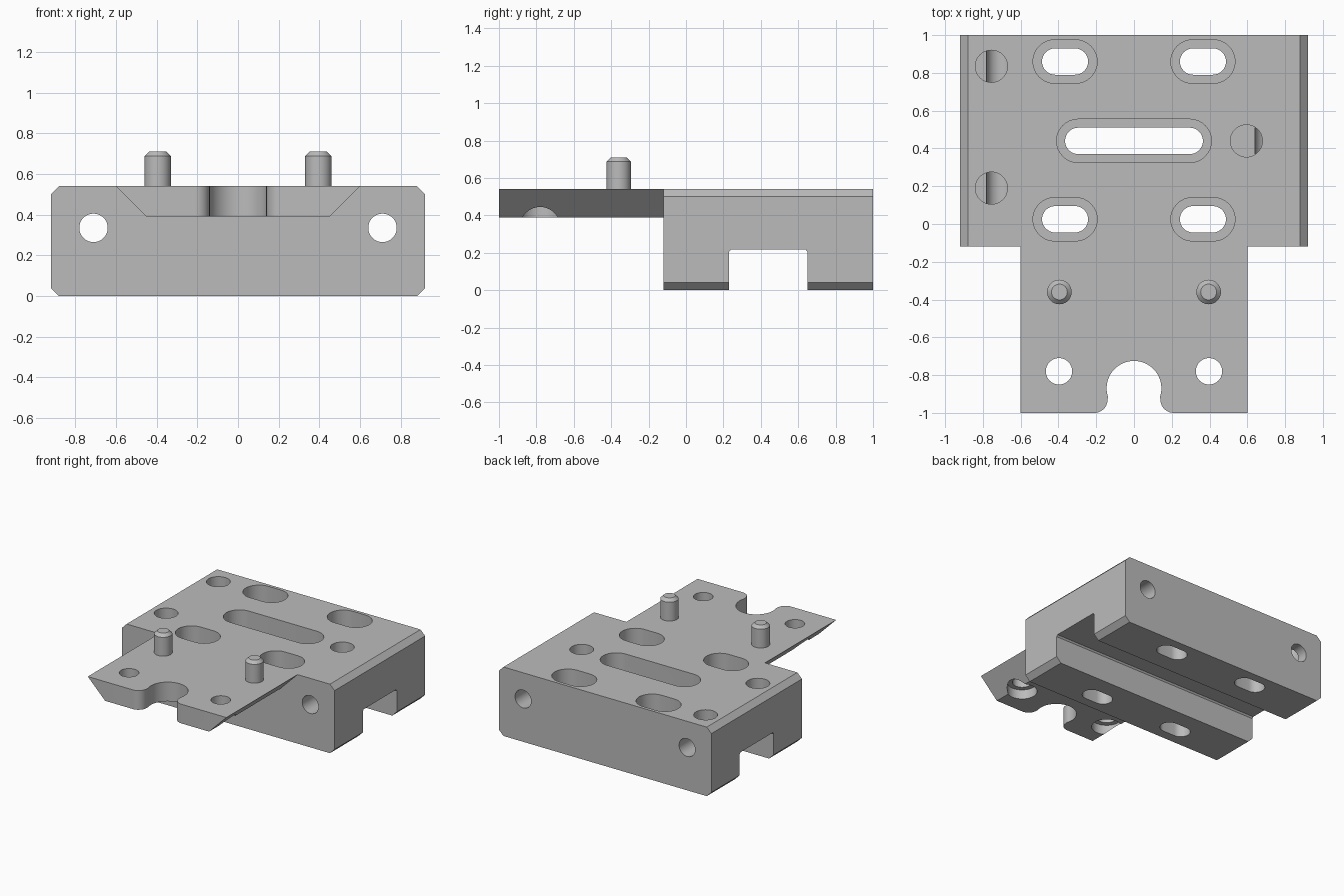
import bpy, bmesh
from math import sin, cos, radians

cube = bpy.data.objects.get("Cube")
if cube:
    bpy.data.objects.remove(cube, do_unlink=True)

# Single machined metal colour
grey = bpy.data.materials.new("machined_grey")
grey.use_nodes = True
grey.diffuse_color = (0.5, 0.5, 0.5, 1)
grey.node_tree.nodes["Principled BSDF"].inputs["Base Color"].default_value = (0.5, 0.5, 0.5, 1)

TOP = 0.54
AXES = {"x": lambda u, v, w: (w, u, v),
        "y": lambda u, v, w: (u, w, v),
        "z": lambda u, v, w: (u, v, w)}


def prism(name, profile, axis, start, end):
    """Extrude a closed 2D profile along an axis."""
    place = AXES[axis]
    bm = bmesh.new()
    ends = [[bm.verts.new(place(u, v, w)) for u, v in profile] for w in (start, end)]
    bm.faces.new(ends[0])
    bm.faces.new(ends[1])
    n = len(profile)
    for i in range(n):
        j = (i + 1) % n
        bm.faces.new((ends[0][i], ends[0][j], ends[1][j], ends[1][i]))
    bmesh.ops.recalc_face_normals(bm, faces=bm.faces)
    mesh = bpy.data.meshes.new(name)
    bm.to_mesh(mesh)
    bm.free()
    mesh.materials.append(grey)
    obj = bpy.data.objects.new(name, mesh)
    bpy.context.collection.objects.link(obj)
    return obj


def arc(cu, cv, r, a, b, steps=16):
    angles = [radians(a + (b - a) * i / steps) for i in range(steps + 1)]
    return [(cu + r * cos(t), cv + r * sin(t)) for t in angles]


def circle(cu, cv, r):
    return arc(cu, cv, r, 0, 360, 40)[:-1]


def slot(cu, cv, half, r):
    """Stadium outline; half is half of the overall length."""
    d = half - r
    return arc(cu + d, cv, r, -90, 90) + arc(cu - d, cv, r, 90, 270)


def activate(obj):
    bpy.ops.object.select_all(action="DESELECT")
    obj.select_set(True)
    bpy.context.view_layer.objects.active = obj


def cut(obj, profile, axis, start, end):
    cutter = prism("cutter", profile, axis, start, end)
    cutter.hide_render = True
    mod = obj.modifiers.new("cut", "BOOLEAN")
    mod.operation = "DIFFERENCE"
    mod.solver = "EXACT"
    mod.object = cutter
    activate(obj)
    bpy.ops.object.modifier_apply(modifier=mod.name)
    bpy.data.objects.remove(cutter, do_unlink=True)


def smooth(obj):
    activate(obj)
    bpy.ops.object.shade_smooth_by_angle(angle=radians(30))


# Main block with chamfered long edges
w, c = 0.92, 0.04
half = [(w - c, 0), (w, c), (w, TOP - c), (w - c, TOP)]
block = prism("main_block", half + [(-x, z) for x, z in reversed(half)], "y", -0.12, 1)

# Cross channel underneath
cut(block, [(0.23, -0.1), (0.65, -0.1), (0.65, 0.205), (0.64, 0.217),
            (0.24, 0.217), (0.23, 0.205)], "x", -1, 1)

# Four short counterbored slots and one long one
for x in (-0.365, 0.365):
    for y in (0.025, 0.86):
        cut(block, slot(x, y, 0.17, 0.115), "z", 0.25, 0.7)
        cut(block, slot(x, y, 0.122, 0.07), "z", -0.1, 0.4)
cut(block, slot(0, 0.44, 0.41, 0.115), "z", 0.34, 0.7)
cut(block, slot(0, 0.44, 0.365, 0.07), "z", 0.1, 0.4)

# Blind holes in the top
for x, y in ((-0.755, 0.835), (-0.755, 0.19), (0.595, 0.44)):
    cut(block, circle(x, y, 0.085), "z", 0.34, 0.7)

# Long holes from front to back
for x in (-0.71, 0.71):
    cut(block, circle(x, 0.335, 0.07), "y", -0.3, 1.2)
smooth(block)

# Front tongue with undercut sides
tongue = prism("front_tongue", [(-0.45, 0.39), (0.45, 0.39), (0.6, TOP), (-0.6, TOP)],
               "y", -1, -0.12)

# Round notch with rounded mouth
side = ([(0.21, -1.1)] + arc(0.21, -0.93, 0.07, 270, 180, 10)
        + arc(0, -0.87, 0.145, -18, 88, 20))
cut(tongue, side + [(-x, y) for x, y in reversed(side)], "z", 0.2, 0.7)

# Screw holes counterbored from below
for x in (-0.397, 0.397):
    cut(tongue, circle(x, -0.78, 0.07), "z", 0.2, 0.7)
    cut(tongue, circle(x, -0.78, 0.108), "z", 0.2, 0.465)
smooth(tongue)

# Locating pins with chamfered tips
for label, x in (("right", -0.395), ("left", 0.395)):
    pin = prism(label + "_pin", circle(x, -0.36, 0.065), "z", 0.42, 0.71)
    bm = bmesh.new()
    bm.from_mesh(pin.data)
    rim = [e for e in bm.edges if all(v.co.z > 0.7 for v in e.verts)]
    bmesh.ops.bevel(bm, geom=rim, offset=0.023, segments=1, affect="EDGES")
    bm.to_mesh(pin.data)
    bm.free()
    smooth(pin)
